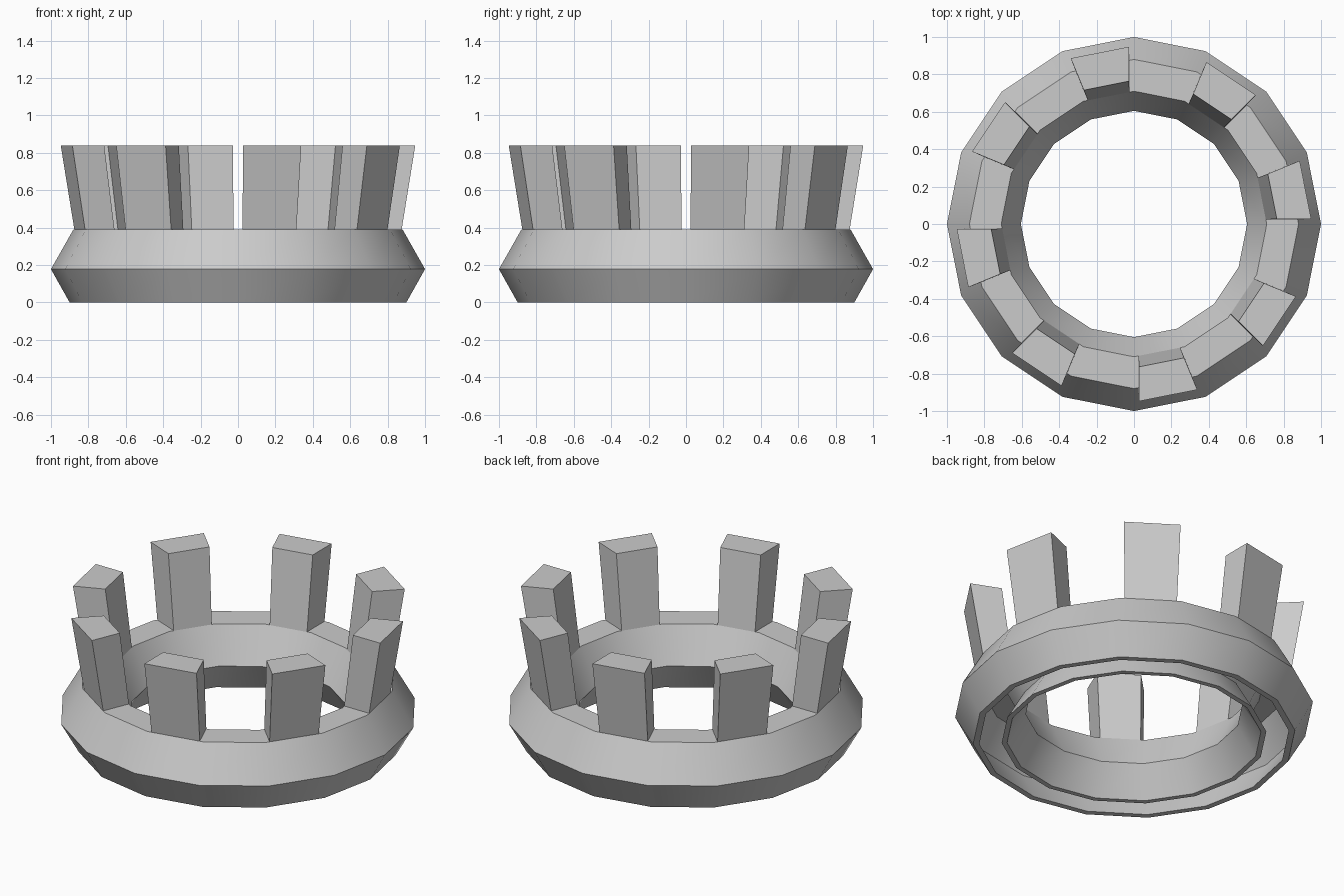
import bpy, bmesh
from math import cos, sin, tau
from mathutils import Vector

if "Cube" in bpy.data.objects:
    bpy.data.objects.remove(bpy.data.objects["Cube"])

SIDES = 16


def polar(r, k, z):
    a = tau * k / SIDES
    return Vector((r * cos(a), r * sin(a), z))


def make_object(name, bm):
    bmesh.ops.recalc_face_normals(bm, faces=bm.faces)
    mesh = bpy.data.meshes.new(name)
    bm.to_mesh(mesh)
    bm.free()
    obj = bpy.data.objects.new(name, mesh)
    bpy.context.collection.objects.link(obj)
    return obj


# Ring body: hollow six-sided section, open underneath between two thin rims
profile = [(0.90, 0), (1.0, 0.178), (0.88, 0.39), (0.71, 0.39), (0.605, 0.178), (0.71, 0),
           (0.74, 0), (0.64, 0.178), (0.73, 0.36), (0.86, 0.36), (0.96, 0.178), (0.865, 0)]
bm = bmesh.new()
rings = [[bm.verts.new(polar(r, k, z)) for r, z in profile] for k in range(SIDES)]
n = len(profile)
for k in range(SIDES):
    a, b = rings[k], rings[(k + 1) % SIDES]
    for i in range(n):
        j = (i + 1) % n
        bm.faces.new((a[i], b[i], b[j], a[j]))
ring = make_object("ring_body", bm)
bpy.context.view_layer.objects.active = ring
ring.select_set(True)
bpy.ops.object.shade_smooth_by_angle(angle=0.52)
ring.select_set(False)


# Merlons: blocks on every second sector, flaring outward to the top
def merlon_corners(k, z, scale):
    out = []
    for r, order in ((0.88, 1), (0.71, -1)):
        p, q = polar(r, k, z), polar(r, k + 1, z)
        step = (q - p).normalized() * 0.025
        out += [p + step, q - step][::order]
    return [Vector((c.x * scale, c.y * scale, z)) for c in out]


for k in range(0, SIDES, 2):
    bm = bmesh.new()
    low = [bm.verts.new(c) for c in merlon_corners(k, 0.38, 0.998)]
    top = [bm.verts.new(c) for c in merlon_corners(k, 0.84, 1.083)]
    bm.faces.new(low)
    bm.faces.new(top)
    for i in range(4):
        j = (i + 1) % 4
        bm.faces.new((low[i], low[j], top[j], top[i]))
    make_object(f"merlon_{k // 2 + 1}", bm)
